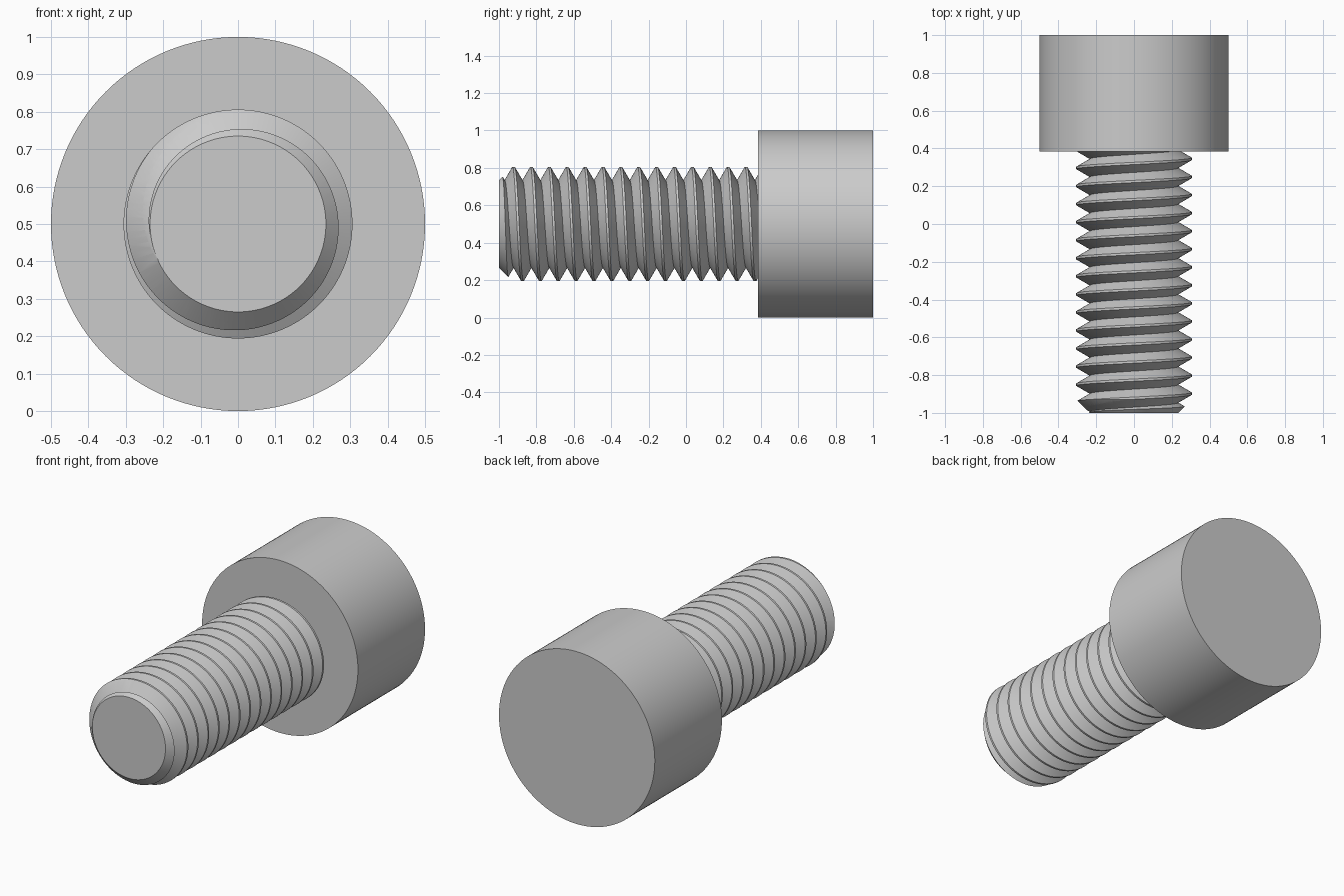
import bpy, bmesh, math

if "Cube" in bpy.data.objects:
    bpy.data.objects.remove(bpy.data.objects["Cube"])

ZC = 0.5                       # height of the screw axis
HEAD_R, HEAD_Y = 0.5, 0.385    # head radius and underside position
ROOT_R, CREST_R = 0.234, 0.306
PITCH, CREST_HALF = 0.0956, 0.006
SEG, TURNS = 96, 18


def point(radius, angle, y):
    return (radius * math.sin(angle), y, ZC + radius * math.cos(angle))


def finish(name, bm):
    bmesh.ops.recalc_face_normals(bm, faces=bm.faces[:])
    mesh = bpy.data.meshes.new(name)
    bm.to_mesh(mesh)
    bm.free()
    obj = bpy.data.objects.new(name, mesh)
    bpy.context.collection.objects.link(obj)
    return obj


def lathe(name, profile, seg):
    """Closed solid of revolution about the y axis from (y, radius) points."""
    bm = bmesh.new()
    rings = [[bm.verts.new(point(r, 2 * math.pi * j / seg, y)) for j in range(seg)]
             for y, r in profile]
    for a, b in zip(rings, rings[1:]):
        for j in range(seg):
            k = (j + 1) % seg
            bm.faces.new((a[j], a[k], b[k], b[j]))
    bm.faces.new(rings[0])
    bm.faces.new(rings[-1])
    return finish(name, bm)


def helical_thread(name):
    """Solid V thread: the profile column climbs one pitch per turn."""
    bm = bmesh.new()
    shape = [(-PITCH / 2, ROOT_R), (-CREST_HALF, CREST_R), (CREST_HALF, CREST_R)]
    start = -0.922 - 3 * PITCH
    n = 3 * TURNS + 1
    cols = []
    for j in range(SEG):
        col = []
        for i in range(n + 3 if j == 0 else n):
            off, r = shape[i % 3]
            y = start + PITCH * (i // 3 + j / SEG) + off
            col.append(bm.verts.new(point(r, 2 * math.pi * j / SEG, y)))
        cols.append(col)
    cols.append(cols[0][3:])   # after a full turn the column joins itself one pitch on
    for a, b in zip(cols, cols[1:]):
        for i in range(n - 1):
            bm.faces.new((a[i], a[i + 1], b[i + 1], b[i]))
    # close both ends with fans to the axis
    low = bm.verts.new((0, start, ZC))
    high = bm.verts.new((0, start + PITCH * TURNS, ZC))
    for e in [e for e in bm.edges if e.is_boundary]:
        v, w = e.verts
        bm.faces.new((v, w, low if v.co.y < 0 else high))
    return finish(name, bm)


# head: plain cylinder
head = lathe("screw_head", [(HEAD_Y, HEAD_R), (1.0, HEAD_R)], 128)

# shank: thread trimmed to length with a 45 degree chamfered tip
shank = helical_thread("threaded_shank")
trim = lathe("tip_trim", [(-1.0, 0.235), (-0.88, 0.355), (HEAD_Y + 0.02, 0.355)], SEG)
trim.hide_render = True
mod = shank.modifiers.new("trim", 'BOOLEAN')
mod.operation = 'INTERSECT'
mod.solver = 'EXACT'
mod.object = trim
bpy.context.view_layer.objects.active = shank
shank.select_set(True)
bpy.ops.object.modifier_apply(modifier=mod.name)
bpy.data.objects.remove(trim)

# smooth round surfaces, keep thread and rim edges crisp
head.select_set(True)
bpy.ops.object.shade_smooth_by_angle(angle=math.radians(30))
